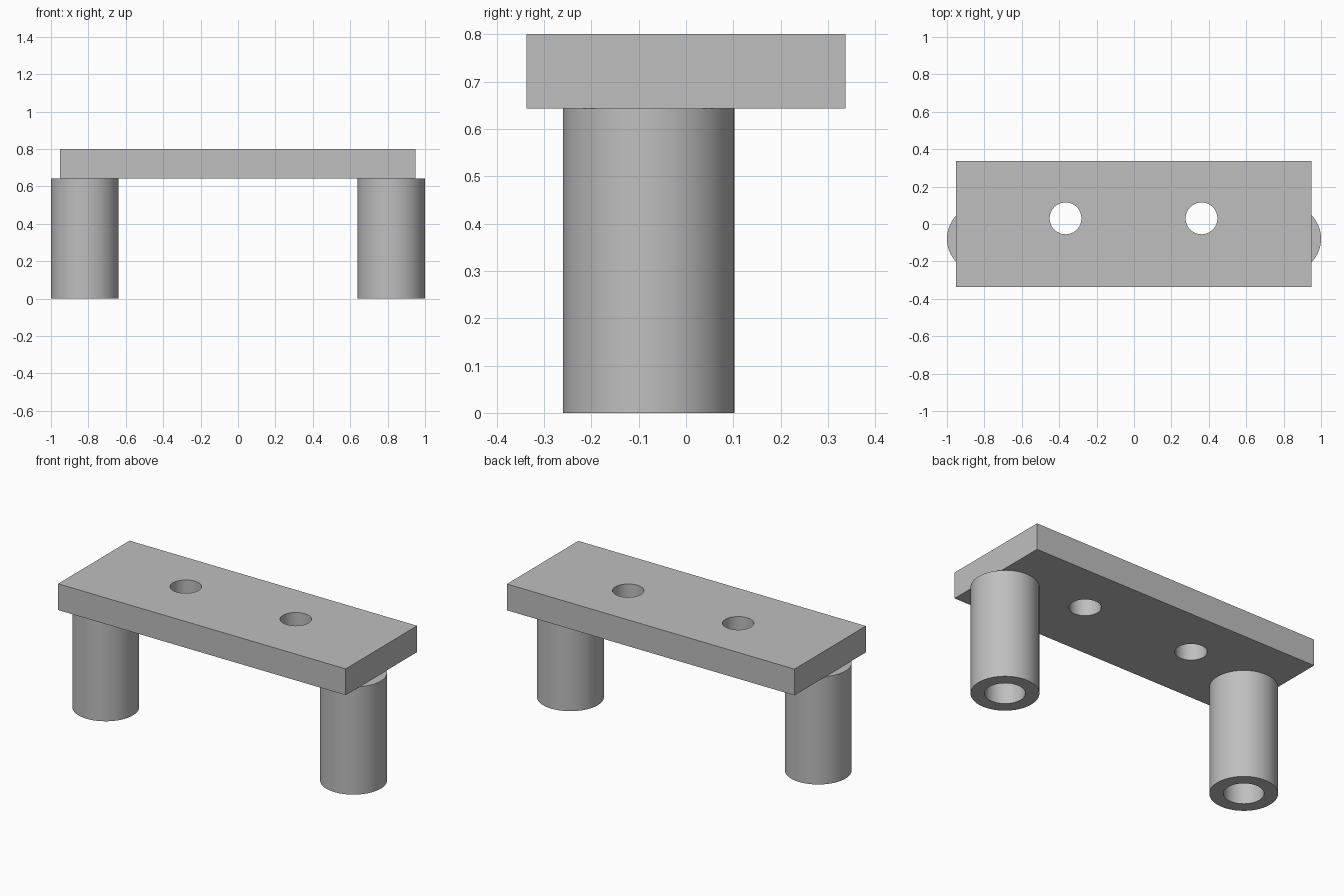
import bpy
import bmesh
from math import cos, sin, tau

SEGMENTS = 64
PLATE_BOTTOM, PLATE_TOP = 0.643, 0.8

cube = bpy.data.objects.get("Cube")
if cube:
    bpy.data.objects.remove(cube, do_unlink=True)

grey = bpy.data.materials.new("light grey")
grey.use_nodes = True
colour = (0.52, 0.52, 0.52, 1)
grey.diffuse_color = colour
grey.node_tree.nodes["Principled BSDF"].inputs["Base Color"].default_value = colour


def finish(name, bm):
    """Turn a bmesh into a smooth-shaded object with sharp edges kept."""
    bmesh.ops.recalc_face_normals(bm, faces=bm.faces)
    mesh = bpy.data.meshes.new(name)
    bm.to_mesh(mesh)
    bm.free()
    mesh.materials.append(grey)
    obj = bpy.data.objects.new(name, mesh)
    bpy.context.collection.objects.link(obj)
    bpy.ops.object.select_all(action='DESELECT')
    obj.select_set(True)
    bpy.context.view_layer.objects.active = obj
    bpy.ops.object.shade_smooth_by_angle()
    return obj


def circle(bm, x, y, z, radius):
    """Add a closed ring of edges."""
    verts = [bm.verts.new((x + radius * cos(tau * i / SEGMENTS),
                           y + radius * sin(tau * i / SEGMENTS), z))
             for i in range(SEGMENTS)]
    return [bm.edges.new((verts[i - 1], verts[i])) for i in range(SEGMENTS)]


def leg(name, x, y=-0.079, outer=0.181, bore=0.107):
    """Hollow tube, open at the foot and closed by the plate above."""
    bm = bmesh.new()
    rings = [circle(bm, x, y, z, r) for r, z in
             ((outer, 0), (outer, PLATE_BOTTOM), (bore, PLATE_BOTTOM), (bore, 0))]
    for i in range(4):
        bmesh.ops.bridge_loops(bm, edges=rings[i - 1] + rings[i])
    return finish(name, bm)


# Plate with two through holes: a pierced outline, extruded upward
bm = bmesh.new()
corners = [bm.verts.new((x, y, PLATE_BOTTOM)) for x, y in
           ((-0.953, -0.337), (0.948, -0.337), (0.948, 0.337), (-0.953, 0.337))]
outline = [bm.edges.new((corners[i - 1], corners[i])) for i in range(4)]
for hole_x in (-0.366, 0.361):
    outline += circle(bm, hole_x, 0.03, PLATE_BOTTOM, 0.085)
bmesh.ops.triangle_fill(bm, edges=outline, use_beauty=True)
top = bmesh.ops.extrude_face_region(bm, geom=bm.faces[:], use_keep_orig=True)
bmesh.ops.translate(bm, vec=(0, 0, PLATE_TOP - PLATE_BOTTOM),
                    verts=[v for v in top["geom"] if isinstance(v, bmesh.types.BMVert)])
finish("top_plate", bm)

# Legs
leg("left_leg", 0.819)
leg("right_leg", -0.819)
